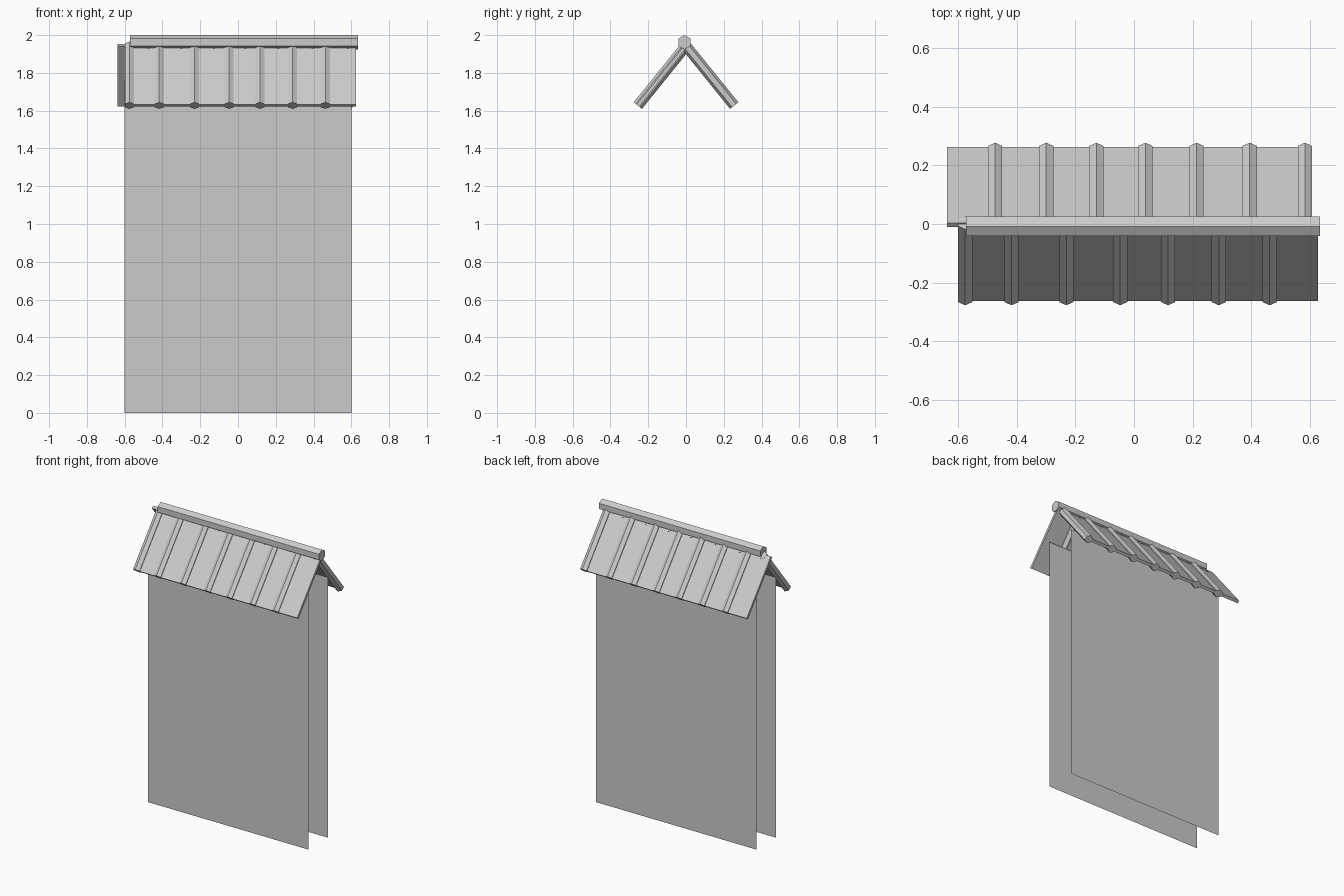
import bpy, bmesh, math
from mathutils import Matrix, Vector

if "Cube" in bpy.data.objects:
    bpy.data.objects.remove(bpy.data.objects["Cube"])


def make_object(name, bm):
    bmesh.ops.recalc_face_normals(bm, faces=bm.faces)
    mesh = bpy.data.meshes.new(name)
    bm.to_mesh(mesh)
    bm.free()
    obj = bpy.data.objects.new(name, mesh)
    bpy.context.collection.objects.link(obj)
    return obj


def frame(origin, x_axis, y_axis, z_axis):
    m = Matrix((x_axis, y_axis, z_axis)).transposed().to_4x4()
    m.translation = origin
    return m


def hex_rod(bm, start, end, point_dir, radius):
    """Six-sided rod from start to end with one corner along point_dir."""
    start, end = Vector(start), Vector(end)
    axis = (end - start).normalized()
    corner = Vector(point_dir).normalized()
    m = frame((start + end) / 2, corner, axis.cross(corner), axis)
    # the extra turn puts a corner of the hexagon on the local x axis
    first = bmesh.ops.create_cone(bm, cap_ends=True, segments=6, radius1=radius,
                                  radius2=radius, depth=(end - start).length)["verts"]
    turn = -math.atan2(first[0].co.y, first[0].co.x)
    bmesh.ops.transform(bm, verts=first, matrix=m @ Matrix.Rotation(turn, 4, 'Z'))


# thin front and back walls
for name, y in (("front_wall", -0.105), ("back_wall", 0.105)):
    bm = bmesh.new()
    corners = [(-0.6, y, 0), (0.6, y, 0), (0.6, y, 1.76), (-0.6, y, 1.76)]
    bm.faces.new([bm.verts.new(c) for c in corners])
    wall = make_object(name, bm)

# sloping roof boards with hexagonal battens running down them
EAVE_Y, EAVE_Z, TOP_Z, THICK = 0.255, 1.627, 1.948, 0.018
slopes = {
    "front": (-1, -0.598, 0.626, (-0.575, -0.417, -0.23, -0.047, 0.116, 0.289, 0.462)),
    "back": (1, -0.637, 0.602, (-0.473, -0.299, -0.128, 0.039, 0.213, 0.394, 0.582)),
}
for name, (side, x0, x1, batten_xs) in slopes.items():
    top = Vector((0, -side * 0.004, TOP_Z))
    eave = Vector((0, side * EAVE_Y, EAVE_Z))
    down = (eave - top).normalized()
    normal = Vector((0, -side * down.z, side * down.y))

    bm = bmesh.new()
    size = Matrix.Diagonal((x1 - x0, (eave - top).length, THICK, 1))
    centre = (top + eave) / 2 + Vector(((x0 + x1) / 2, 0, 0))
    bmesh.ops.create_cube(bm, size=1,
                          matrix=frame(centre, Vector((1, 0, 0)), down, normal) @ size)
    make_object(name + "_roof_board", bm)

    bm = bmesh.new()
    for x in batten_xs:
        offset = Vector((x, 0, 0))
        hex_rod(bm, top + offset, eave + offset, normal, 0.028)
    make_object(name + "_roof_battens", bm)

# hexagonal ridge beam
bm = bmesh.new()
hex_rod(bm, (-0.573, -0.008, 1.962), (0.634, -0.008, 1.962), (0, 0, 1), 0.038)
make_object("ridge_beam", bm)
